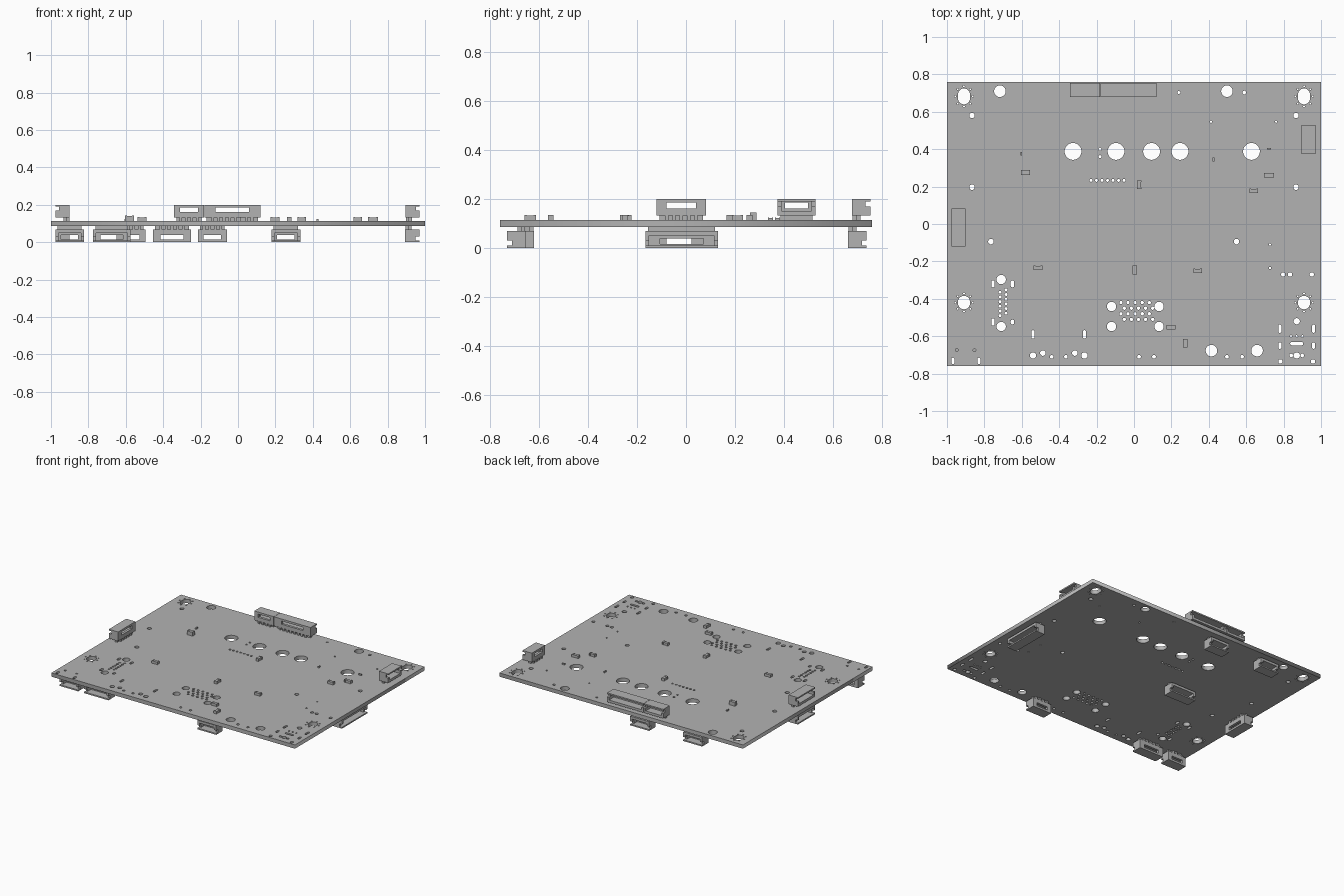
import bpy, bmesh, math
from mathutils import Matrix, Vector

cube = bpy.data.objects.get("Cube")
if cube:
    bpy.data.objects.remove(cube, do_unlink=True)

BOTTOM, TOP = 0.086, 0.114
HALF_DEPTH = 0.76

grey = bpy.data.materials.new("plain_grey")
grey.use_nodes = True
grey.diffuse_color = (0.45, 0.45, 0.45, 1)
grey.node_tree.nodes["Principled BSDF"].inputs["Base Color"].default_value = grey.diffuse_color


def add_mesh(name, mesh):
    obj = bpy.data.objects.new(name, mesh)
    mesh.materials.clear()
    mesh.materials.append(grey)
    bpy.context.collection.objects.link(obj)
    return obj


def box(bm, x0, x1, y0, y1, z0, z1):
    size = Vector((x1 - x0, y1 - y0, z1 - z0))
    centre = Vector((x0 + x1, y0 + y1, z0 + z1)) / 2
    bmesh.ops.create_cube(bm, size=1, matrix=Matrix.Translation(centre) @ Matrix.Diagonal(size).to_4x4())


def finish(bm, name, matrix):
    bm.transform(matrix)
    bmesh.ops.recalc_face_normals(bm, faces=bm.faces)
    mesh = bpy.data.meshes.new(name)
    bm.to_mesh(mesh)
    bm.free()
    return add_mesh(name, mesh)


# Board outline and holes share one filled flat curve
board_curve = bpy.data.curves.new("board_outline", "CURVE")
board_curve.dimensions = "2D"
board_curve.fill_mode = "BOTH"
board_curve.extrude = (TOP - BOTTOM) / 2


def loop(points):
    spline = board_curve.splines.new("POLY")
    spline.points.add(len(points) - 1)
    for point, (x, y) in zip(spline.points, points):
        point.co = (x, y, 0, 1)
    spline.use_cyclic_u = True


def slot(x, y, width, height):
    """Rounded slot; a circle when width equals height."""
    r = min(width, height) / 2
    sx, sy = width / 2 - r, height / 2 - r
    count = 32 if r > 0.02 else 12
    points = []
    for i in range(count):
        a = math.tau * (i + 0.5) / count
        c, s = math.cos(a), math.sin(a)
        points.append((x + r * c + math.copysign(sx, c), y + r * s + math.copysign(sy, s)))
    loop(points)


def holes(r, spots):
    for x, y in spots:
        slot(x, y, 2 * r, 2 * r)


def slots(width, height, spots):
    for x, y in spots:
        slot(x, y, width, height)


def row(y, *xs):
    return [(x, y) for x in xs]


loop([(-1, -HALF_DEPTH), (1, -HALF_DEPTH), (1, HALF_DEPTH), (-1, HALF_DEPTH)])

# Large round holes
holes(0.045, row(0.388, -0.326, -0.096, 0.094, 0.246, 0.628))
holes(0.031, row(0.71, -0.717, 0.497) + row(-0.677, 0.414, 0.658))
holes(0.025, row(-0.297, -0.71) + row(-0.548, -0.71, -0.12, 0.134) + row(-0.441, -0.12, 0.134))

# Corner mounting slots with a ring of small vias
for x in (-0.909, 0.909):
    for y, height in ((0.682, 0.085), (-0.42, 0.072)):
        slot(x, y, 0.064, height)
        ring = [math.tau * i / 8 for i in range(8)]
        holes(0.005, [(x + 0.047 * math.cos(a), y + (height / 2 + 0.012) * math.sin(a)) for a in ring])

# Medium locating holes
holes(0.015, row(0.58, -0.866, 0.866) + row(0.197, -0.866, 0.866))
holes(0.015, row(-0.094, -0.765, 0.548) + row(-0.69, -0.487, -0.316))
holes(0.012, row(-0.27, 0.797, 0.834, 0.95) + row(-0.735, 0.783, 0.957))
holes(0.017, row(-0.52, 0.87) + row(-0.703, 0.87, -0.54, -0.265))
holes(0.01, row(-0.71, -0.44, -0.364, 0.027, 0.107, 0.497, 0.578))
holes(0.01, row(-0.703, 0.84, 0.9) + row(0.703, 0.59))

# Small vias
holes(0.008, row(0.703, 0.24) + row(-0.674, -0.947, -0.853))
holes(0.006, row(0.547, 0.412, 0.76) + row(-0.11, 0.727) + row(-0.235, 0.727))
holes(0.006, row(-0.6, 0.84, 0.87, 0.9))
holes(0.008, [(-0.23 + 0.0295 * i, 0.233) for i in range(7)])
holes(0.008, row(0.4, -0.182) + row(0.36, -0.182))
for j in range(4):
    y = -0.42 - 0.03 * j
    holes(0.009, [(-0.07 + 0.018 * (j % 2) + 0.038 * i, y) for i in range(5)])
for j in range(6):
    holes(0.008, [(-0.716, -0.365 - 0.025 * j), (-0.684, -0.352 - 0.025 * j)])

# Narrow slots
slots(0.019, 0.038, row(-0.32, -0.754, -0.65) + row(-0.524, -0.754))
slots(0.019, 0.026, row(-0.524, -0.65))
slots(0.017, 0.045, row(-0.59, -0.54, -0.265) + row(-0.56, 0.78, 0.96))
slots(0.017, 0.036, row(-0.65, 0.78, 0.96) + row(-0.732, -0.968, -0.829))
slots(0.07, 0.018, row(-0.64, 0.87))

helper = bpy.data.objects.new("board_helper", board_curve)
bpy.context.collection.objects.link(helper)
bpy.context.view_layer.update()
evaluated = helper.evaluated_get(bpy.context.evaluated_depsgraph_get())
board_mesh = bpy.data.meshes.new_from_object(evaluated)
bpy.data.objects.remove(helper, do_unlink=True)
board = add_mesh("board", board_mesh)
board.location.z = (TOP + BOTTOM) / 2


# Side-entry sockets: open at the front, windowed rear wall, row of pins
def socket(name, x, y, length, turn, on_top):
    bm = bmesh.new()
    h, d, wall = length / 2, 0.038, 0.016
    window = h * 0.6
    box(bm, -h, h, -d, d, 0.076, 0.086)
    box(bm, -h, h, -d, d, 0.018, 0.036)
    for s in (-1, 1):
        outer, inner, edge = s * h, s * (h - wall), s * window
        side = sorted((outer, inner))
        box(bm, *side, -0.018, d, 0.036, 0.076)
        box(bm, *side, -d, -0.018, 0.036, 0.055)
        box(bm, *sorted((inner, edge)), 0.02, d, 0.036, 0.076)
    box(bm, -window, window, 0.02, d, 0.036, 0.047)
    box(bm, -window, window, 0.02, d, 0.071, 0.076)
    box(bm, 0.012 - h, h - 0.012, 0.004, 0.022, 0, 0.018)
    pins = max(2, round((length - 0.05) / 0.03))
    for i in range(pins):
        px = (i - (pins - 1) / 2) * 0.03
        box(bm, px - 0.007, px + 0.007, 0.022, 0.036, 0, 0.018)
    place = Matrix.Translation((x, y, TOP if on_top else BOTTOM))
    flip = Matrix.Diagonal((1, 1, 1 if on_top else -1, 1))
    finish(bm, name, place @ Matrix.Rotation(math.radians(turn), 4, "Z") @ flip)


FRONT, RIGHT, BACK, LEFT = 0, 90, 180, -90
socket("top_back_short_socket", -0.262, 0.717, 0.16, BACK, True)
socket("top_back_long_socket", -0.03, 0.717, 0.3, BACK, True)
socket("top_left_side_socket", 0.933, 0.452, 0.155, RIGHT, True)
socket("top_right_side_socket", -0.938, -0.019, 0.203, LEFT, True)
socket("under_left_side_socket", 0.932, -0.018, 0.297, RIGHT, False)
socket("under_right_side_socket", -0.938, -0.019, 0.203, LEFT, False)
socket("under_front_corner_socket", -0.9, -0.66, 0.152, FRONT, False)
socket("under_front_wide_socket", -0.675, -0.66, 0.2, FRONT, False)
socket("under_front_left_socket", 0.256, -0.694, 0.155, FRONT, False)
socket("under_back_outer_socket", -0.572, 0.701, 0.155, BACK, False)
socket("under_back_inner_socket", -0.137, 0.701, 0.155, BACK, False)
socket("under_middle_socket", -0.353, 0.06, 0.205, BACK, False)


# Small surface parts: a body between two end caps
def chip(name, x, y, along_x, length=0.046, width=0.024, height=0.02):
    bm = bmesh.new()
    h, w = length / 2, width / 2
    box(bm, -h * 0.6, h * 0.6, -w * 0.85, w * 0.85, 0, height * 0.9)
    for s in (-1, 1):
        box(bm, *sorted((s * h, s * h * 0.6)), -w, w, 0, height)
    turn = 0 if along_x else math.pi / 2
    finish(bm, name, Matrix.Translation((x, y, TOP)) @ Matrix.Rotation(turn, 4, "Z"))


chip("tall_chip", -0.58, 0.275, True, width=0.028, height=0.03)
chip("wide_chip", 0.722, 0.26, True, length=0.052)
for x, y in ((0.64, 0.178), (-0.513, -0.235), (0.34, -0.25), (0.198, -0.553)):
    chip("chip_across", x, y, True)
for x, y in ((0.027, 0.21), (0.003, -0.246), (0.275, -0.637)):
    chip("chip_lengthwise", x, y, False)
for x, y, along_x in ((0.722, 0.402, True), (0.425, 0.345, False), (-0.603, 0.375, False)):
    chip("tiny_chip", x, y, along_x, length=0.02, width=0.01, height=0.01)
